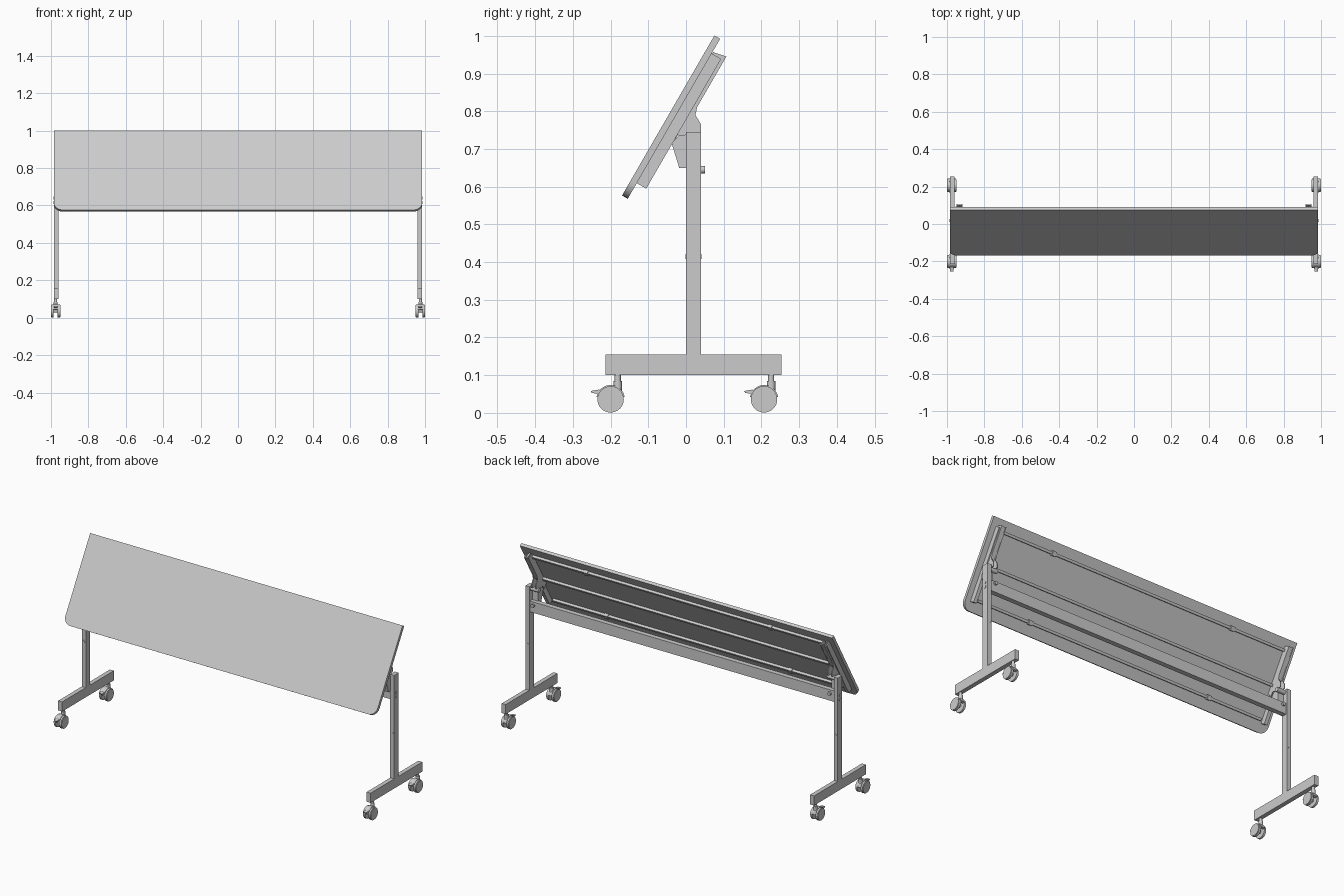
import bpy, bmesh, math
from mathutils import Matrix, Vector

if "Cube" in bpy.data.objects:
    bpy.data.objects.remove(bpy.data.objects["Cube"])

grey = bpy.data.materials.new("light grey")
grey.use_nodes = True
grey.diffuse_color = (0.6, 0.6, 0.6, 1)
grey.node_tree.nodes["Principled BSDF"].inputs["Base Color"].default_value = (0.6, 0.6, 0.6, 1)

# Tilted frame of the tabletop: y runs up the board, z out of its face
TILT = Matrix.Translation((0, -0.032, 0.78)) @ Matrix.Rotation(math.radians(60), 4, 'X')
FLAT = Matrix.Identity(4)


def finish(name, bm, frame=FLAT, smooth=False):
    bmesh.ops.recalc_face_normals(bm, faces=bm.faces)
    bm.transform(frame)
    mesh = bpy.data.meshes.new(name)
    bm.to_mesh(mesh)
    bm.free()
    mesh.materials.append(grey)
    obj = bpy.data.objects.new(name, mesh)
    bpy.context.collection.objects.link(obj)
    if smooth:
        bpy.ops.object.select_all(action='DESELECT')
        obj.select_set(True)
        bpy.context.view_layer.objects.active = obj
        bpy.ops.object.shade_smooth_by_angle(angle=math.radians(35))
    return obj


def box(name, x, y, z, frame=FLAT):
    """Box from three (low, high) ranges."""
    bm = bmesh.new()
    bmesh.ops.create_cube(bm, size=1)
    for v in bm.verts:
        v.co = [sum(r) / 2 + c * (r[1] - r[0]) for r, c in zip((x, y, z), v.co)]
    return finish(name, bm, frame)


def prism(name, points, x, frame=FLAT):
    """Side profile in (y, z), extruded across the x range."""
    bm = bmesh.new()
    face = bm.faces.new([bm.verts.new((x[0], y, z)) for y, z in points])
    new = bmesh.ops.extrude_face_region(bm, geom=[face])["geom"]
    bmesh.ops.translate(bm, vec=(x[1] - x[0], 0, 0),
                        verts=[g for g in new if isinstance(g, bmesh.types.BMVert)])
    return finish(name, bm, frame)


def rod(name, a, b, radius, sides=24):
    a, b = Vector(a), Vector(b)
    turn = (b - a).to_track_quat('Z', 'Y').to_matrix().to_4x4()
    bm = bmesh.new()
    bmesh.ops.create_cone(bm, cap_ends=True, segments=sides, radius1=radius,
                          radius2=radius, depth=(b - a).length)
    return finish(name, bm, Matrix.Translation((a + b) / 2) @ turn, True)


def span(side, inner, outer):
    return tuple(sorted((side * inner, side * outer)))


# Tabletop with rounded lower corners
bm = bmesh.new()
W, H, T, R = 0.985, 0.245, 0.0175, 0.045
outline = [(W, H), (-W, H)]
for cx, start in ((-W + R, 180), (W - R, 270)):
    for i in range(9):
        a = math.radians(start + i * 90 / 8)
        outline.append((cx + R * math.cos(a), -H + R + R * math.sin(a)))
face = bm.faces.new([bm.verts.new((x, y, 0)) for x, y in outline])
new = bmesh.ops.extrude_face_region(bm, geom=[face])["geom"]
bmesh.ops.translate(bm, vec=(0, 0, T), verts=[g for g in new if isinstance(g, bmesh.types.BMVert)])
finish("tabletop", bm, TILT, True)

# Long stiffening rails under the top, with small clips
for label, y in (("upper", 0.185), ("middle", 0.0), ("lower", -0.18)):
    box(label + "_rail", (-0.92, 0.92), (y - 0.007, y + 0.007), (-0.014, 0), TILT)
    if label != "middle":
        for x in (-0.58, 0.58):
            box(label + "_clip", (x - 0.012, x + 0.012), (y - 0.012, y + 0.012), (-0.018, 0), TILT)

# Beam joining the two legs
box("cross_beam", (-0.962, 0.962), (0.006, 0.034), (0.6, 0.662))

arm_profile = [(0.072, 0.957), (0.107, 0.945), (0.03, 0.812), (0.025, 0.79), (0.04, 0.765),
               (0.04, 0.742), (0.0, 0.732), (-0.022, 0.737), (-0.035, 0.715), (-0.055, 0.74)]
gusset_profile = [(-0.038, 0.715), (-0.018, 0.65), (0.012, 0.65), (0.012, 0.74), (-0.02, 0.735)]


def caster(prefix, side, y):
    """Twin-wheel caster; y is the axle position."""
    cx, axle = side * 0.975, 0.036
    for s in (-1, 1):
        rod(prefix + "_wheel", (cx + s * 0.011, y, axle), (cx + s * 0.022, y, axle), 0.035, 32)
        rod(prefix + "_hubcap", (cx + s * 0.022, y, axle), (cx + s * 0.025, y, axle), 0.032, 32)
    rod(prefix + "_axle", (cx - 0.014, y, axle), (cx + 0.014, y, axle), 0.009)
    # Hood between and over the wheels
    arc = [math.radians(10 + i * 16) for i in range(11)]
    hood = [(y + 0.038 * math.cos(a), axle + 0.038 * math.sin(a)) for a in arc]
    hood += [(y + 0.024 * math.cos(a), axle + 0.024 * math.sin(a)) for a in reversed(arc)]
    prism(prefix + "_hood", hood, (cx - 0.013, cx + 0.013))
    # Swivel stem and collar
    rod(prefix + "_collar", (cx, y + 0.019, 0.055), (cx, y + 0.019, 0.085), 0.011)
    rod(prefix + "_stem", (cx, y + 0.019, 0.08), (cx, y + 0.019, 0.102), 0.008)
    # Brake lever
    lever = [(y - 0.03, 0.05), (y - 0.05, 0.053), (y - 0.053, 0.058), (y - 0.03, 0.062)]
    prism(prefix + "_brake_lever", lever, (cx - 0.01, cx + 0.01))


for side, name in ((1, "left"), (-1, "right")):
    leg_x = span(side, 0.96, 0.985)
    mid = side * 0.9725
    # Leg, foot and fixings
    box(name + "_post", leg_x, (0.0, 0.04), (0.155, 0.745))
    box(name + "_foot", leg_x, (-0.213, 0.253), (0.1, 0.155))
    for z in (0.615, 0.64):
        rod(name + "_beam_bolt", (side * 0.98, 0.02, z), (side * 0.987, 0.02, z), 0.008)
    rod(name + "_post_screw", (mid, -0.001, 0.415), (mid, 0.041, 0.415), 0.007)

    # Tilting bracket, hinge and end rail
    box(name + "_end_rail", span(side, 0.934, 0.954), (-0.197, 0.2), (-0.029, 0), TILT)
    for inner, outer in ((0.918, 0.923), (0.943, 0.948)):
        prism(name + "_tilt_arm", arm_profile, span(side, inner, outer))
    box(name + "_arm_web", span(side, 0.918, 0.948), (0.03, 0.21), (-0.037, -0.032), TILT)
    prism(name + "_hinge_gusset", gusset_profile, span(side, 0.925, 0.962))
    rod(name + "_hinge_pin", (side * 0.91, 0.02, 0.73), (side * 0.965, 0.02, 0.73), 0.012)

    # Locking knob behind the beam
    rod(name + "_knob_shaft", (side * 0.935, 0.03, 0.645), (side * 0.935, 0.042, 0.645), 0.005)
    rod(name + "_lock_knob", (side * 0.935, 0.04, 0.645), (side * 0.935, 0.05, 0.645), 0.01)

    caster(name + "_front_caster", side, -0.2)
    caster(name + "_back_caster", side, 0.207)
